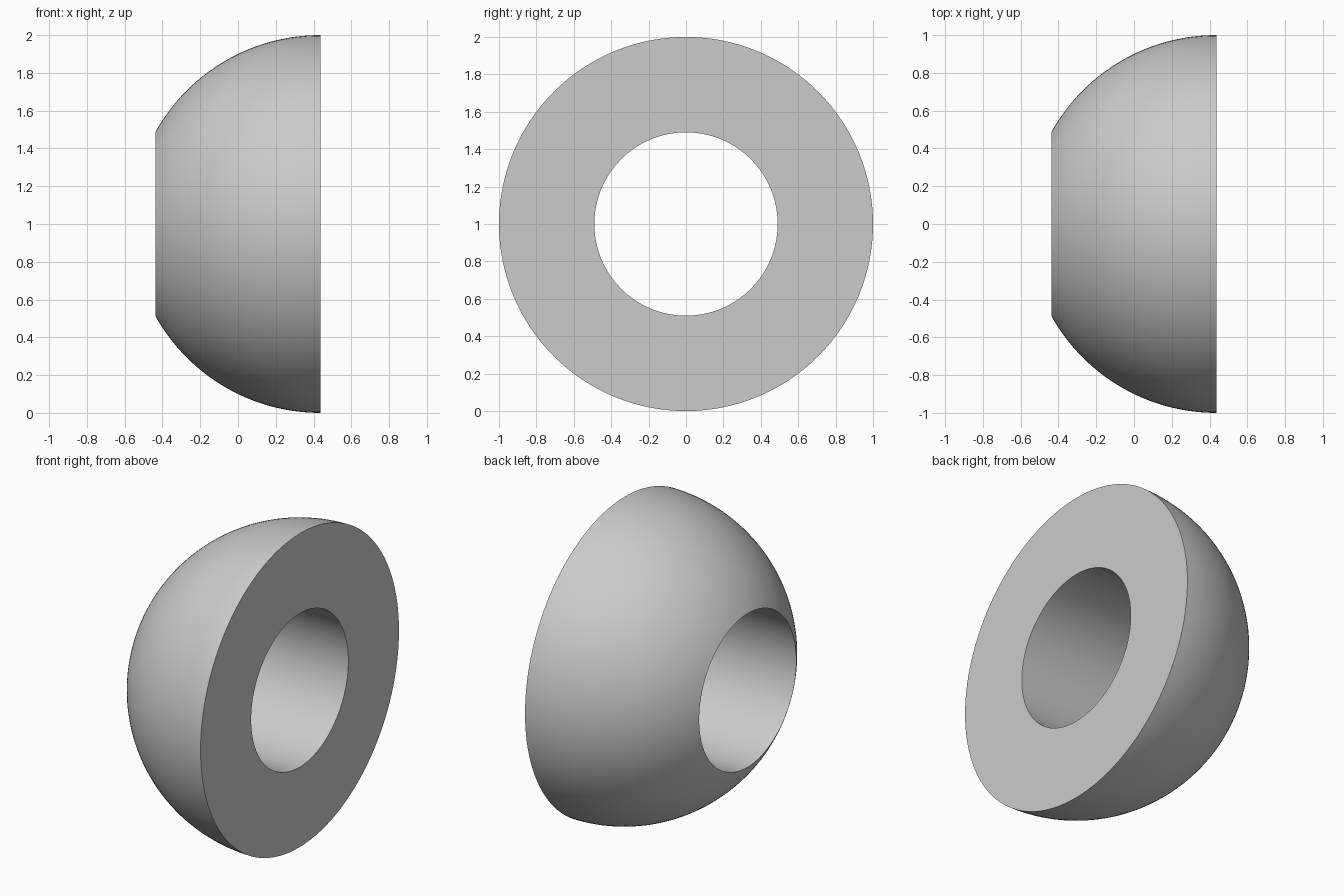
import bpy, bmesh, math

cube = bpy.data.objects.get("Cube")
if cube:
    bpy.data.objects.remove(cube, do_unlink=True)

RADIUS, BORE = 1.0, 0.49
DEPTH = math.sqrt(RADIUS ** 2 - BORE ** 2)
HALF = DEPTH / 2
STEPS, SEGMENTS = 32, 128

# Plain grey material
grey = bpy.data.materials.new("plain grey")
grey.use_nodes = True
colour = (0.6, 0.6, 0.6, 1)
grey.diffuse_color = colour
grey.node_tree.nodes["Principled BSDF"].inputs["Base Color"].default_value = colour

# Half section: domed arc from the bore to the rim, then the flat face and bore wall
start = math.asin(BORE / RADIUS)
angles = [start + (math.pi / 2 - start) * i / STEPS for i in range(STEPS + 1)]
section = [(HALF - RADIUS * math.cos(a), RADIUS * math.sin(a)) for a in angles]
section.append((HALF, BORE))

# Revolve the closed section around the x axis
bm = bmesh.new()
verts = [bm.verts.new((x, 0, r)) for x, r in section]
edges = [bm.edges.new((v, verts[(i + 1) % len(verts)])) for i, v in enumerate(verts)]
bmesh.ops.spin(bm, geom=verts + edges, cent=(0, 0, 0), axis=(1, 0, 0),
               angle=math.tau, steps=SEGMENTS, use_merge=False)
bmesh.ops.remove_doubles(bm, verts=bm.verts[:], dist=0.0001)
bmesh.ops.recalc_face_normals(bm, faces=bm.faces[:])

mesh = bpy.data.meshes.new("bored_hemisphere")
bm.to_mesh(mesh)
bm.free()
mesh.materials.append(grey)
body = bpy.data.objects.new("bored_hemisphere", mesh)
body.location.z = RADIUS
bpy.context.collection.objects.link(body)

# Smooth curved surfaces, keep the rims sharp
bpy.ops.object.select_all(action='DESELECT')
body.select_set(True)
bpy.context.view_layer.objects.active = body
bpy.ops.object.shade_smooth_by_angle(angle=math.radians(30))
